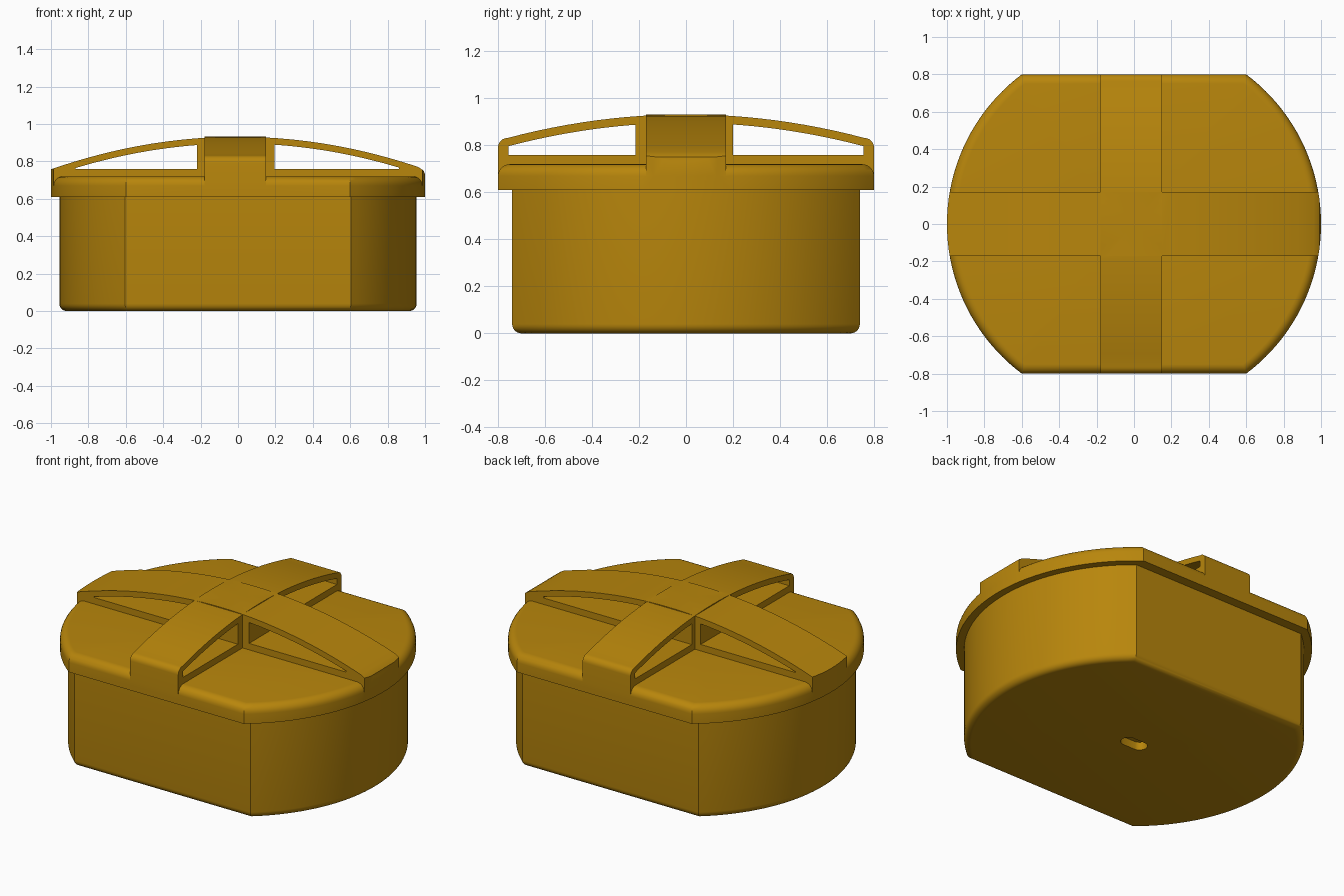
import bpy, bmesh, math

if "Cube" in bpy.data.objects:
    bpy.data.objects.remove(bpy.data.objects["Cube"])

GOLD = bpy.data.materials.new("golden ochre")
GOLD.diffuse_color = (0.479, 0.238, 0.0035, 1)
GOLD.use_nodes = True
GOLD.node_tree.nodes["Principled BSDF"].inputs["Base Color"].default_value = GOLD.diffuse_color


def loft(name, rings):
    """Closed solid through rings of equal point count."""
    bm = bmesh.new()
    loops = [[bm.verts.new(p) for p in ring] for ring in rings]
    n = len(loops[0])
    for a, b in zip(loops, loops[1:]):
        for i in range(n):
            j = (i + 1) % n
            bm.faces.new((a[i], a[j], b[j], b[i]))
    bm.faces.new(loops[0][::-1])
    bm.faces.new(loops[-1])
    bmesh.ops.recalc_face_normals(bm, faces=bm.faces)
    mesh = bpy.data.meshes.new(name)
    bm.to_mesh(mesh)
    bm.free()
    mesh.materials.append(GOLD)
    ob = bpy.data.objects.new(name, mesh)
    bpy.context.collection.objects.link(ob)
    return ob


def outline(r, h, z, n=40):
    """Circle of radius r with flat sides at y = +-h."""
    a = math.asin(h / r)
    ang = [-a + 2 * a * i / n for i in range(n + 1)]
    ang += [math.pi + t for t in ang]
    return [(r * math.cos(t), r * math.sin(t), z) for t in ang]


def prism(name, pts, axis, lo, hi):
    """Side profile (length, height) extruded across the width."""
    if axis == "x":
        return loft(name, [[(u, w, z) for u, z in pts] for w in (lo, hi)])
    return loft(name, [[(w, u, z) for u, z in pts] for w in (lo, hi)])


def boolean(ob, other, op):
    mod = ob.modifiers.new(op.lower(), "BOOLEAN")
    mod.operation, mod.solver, mod.object = op, "EXACT", other
    bpy.context.view_layer.objects.active = ob
    bpy.ops.object.modifier_apply(modifier=mod.name)
    bpy.data.objects.remove(other)


def arch(u):
    return 0.932 - 0.174 * u * u


def curve(lo, hi, drop=0.0, n=24):
    us = [lo + (hi - lo) * i / n for i in range(n + 1)]
    return [(u, arch(u) - drop) for u in us]


def quarter(n=6):
    return [i * math.pi / 2 / n for i in range(n + 1)]


# body: flat-sided tub with a rounded bottom edge
R = 0.04
rings = [outline(0.955 - R * (1 - math.sin(t)), 0.74 - R * (1 - math.sin(t)),
                 R * (1 - math.cos(t))) for t in quarter()]
body = loft("body", rings + [outline(0.955, 0.74, 0.61)])

# slot recess in the underside
slot = []
for i in range(24):
    t = (i + 0.5) * math.tau / 24
    slot.append((0.045 * math.cos(t) + math.copysign(0.04, math.cos(t)),
                 0.045 * math.sin(t)))
cutter = loft("slot_cutter", [[(x, y, z) for x, y in slot] for z in (-0.05, 0.05)])
boolean(body, cutter, "DIFFERENCE")

# lid: wider rim with a rounded top edge
R = 0.05
rings = [outline(1.0 - R * (1 - math.cos(t)), 0.8 - R * (1 - math.cos(t)),
                 0.72 - R + R * math.sin(t)) for t in quarter()]
lid = loft("lid", [outline(1.0, 0.8, 0.61)] + rings)

# long arched handle arm, trimmed to the curve of the lid
long_pts = curve(-1.05, 0.96) + [(0.98, 0.76), (0.993, 0.75), (1.0, 0.73),
                                 (1.05, 0.73), (1.05, 0.64), (-1.05, 0.64)]
long_arm = prism("long_arm", long_pts, "x", -0.17, 0.17)
boolean(long_arm, loft("trim", [outline(1.0, 0.8, z) for z in (0.62, 1.1)]), "INTERSECT")

# short arched handle arm with rounded ends
r, e = 0.04, 0.8
c = arch(e - r) - r
right = [(e - r + r * math.sin(t), c + r * math.cos(t)) for t in quarter()[1:]]
left = [(-u, z) for u, z in right[::-1]]
short_pts = left + curve(-(e - r), e - r) + right + [(e, 0.64), (-e, 0.64)]
short_arm = prism("short_arm", short_pts, "y", -0.18, 0.15)

boolean(long_arm, short_arm, "UNION")
handle = long_arm
handle.name = "cross_handle"

# four openings under the arches
for axis, lo, hi in (("x", -0.87, -0.22), ("x", 0.195, 0.86),
                     ("y", -0.755, -0.215), ("y", 0.2, 0.755)):
    pts = curve(lo, hi, 0.036) + [(hi, 0.76), (lo, 0.76)]
    boolean(handle, prism("opening", pts, axis, -0.4, 0.4), "DIFFERENCE")

boolean(lid, handle, "UNION")
lid.name = "lid_with_cross_handle"

# smooth curved walls, keep corners crisp
for ob in (body, lid):
    bpy.ops.object.select_all(action="DESELECT")
    ob.select_set(True)
    bpy.context.view_layer.objects.active = ob
    bpy.ops.object.shade_smooth_by_angle(angle=math.radians(30))
